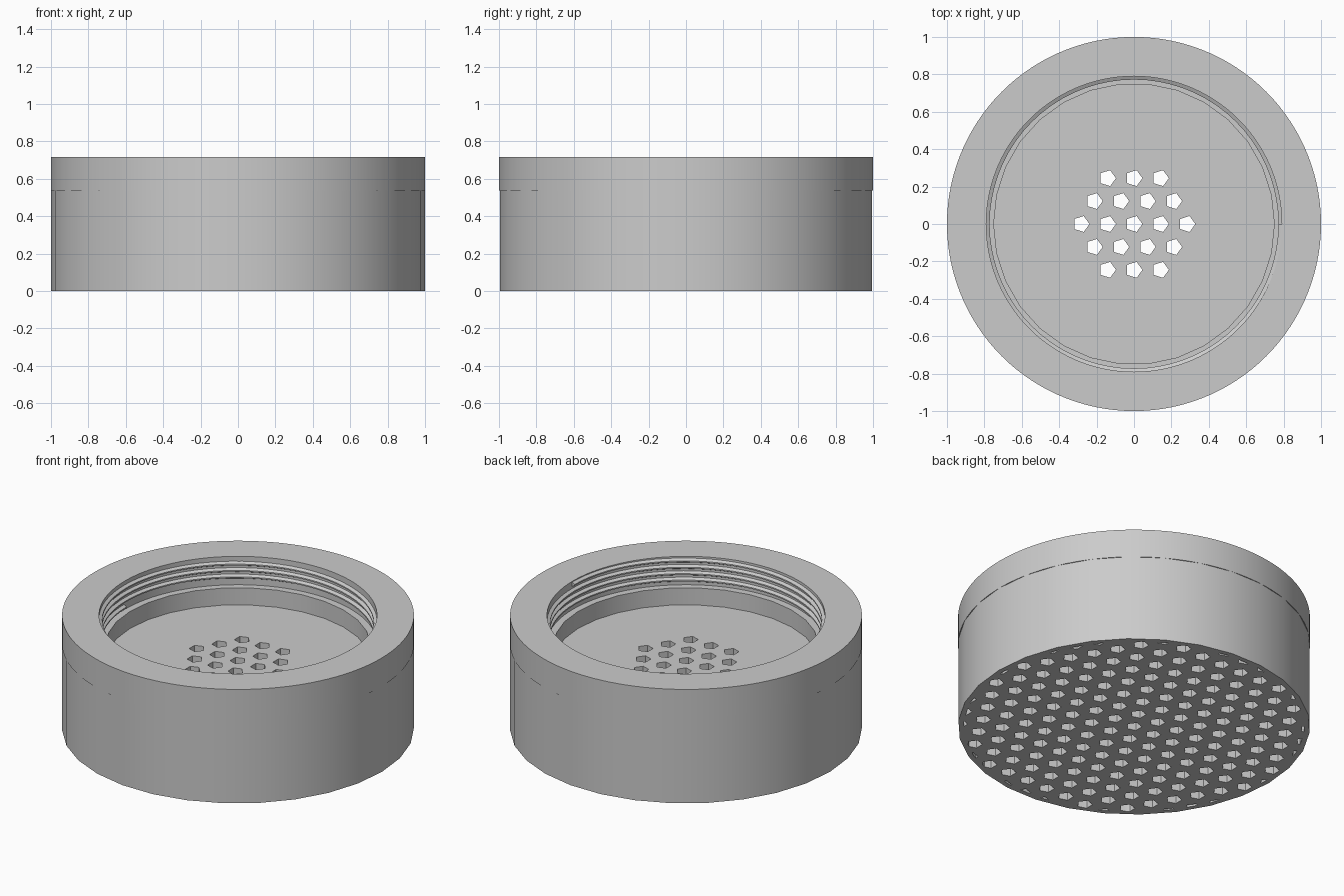
import bpy, bmesh, math

cube = bpy.data.objects.get("Cube")
if cube:
    bpy.data.objects.remove(cube, do_unlink=True)

grey = bpy.data.materials.new("plain grey")
grey.use_nodes = True
grey.diffuse_color = (0.6, 0.6, 0.6, 1)
grey.node_tree.nodes["Principled BSDF"].inputs["Base Color"].default_value = (0.6, 0.6, 0.6, 1)


def make_object(name, bm):
    bmesh.ops.recalc_face_normals(bm, faces=bm.faces)
    mesh = bpy.data.meshes.new(name)
    bm.to_mesh(mesh)
    bm.free()
    mesh.materials.append(grey)
    obj = bpy.data.objects.new(name, mesh)
    bpy.context.collection.objects.link(obj)
    return obj


def add_prism(bm, sides, radius, z0, z1, x=0, y=0):
    """Upright prism with its first corner pointing to +x."""
    rings = []
    for z in (z0, z1):
        rings.append([bm.verts.new((x + radius * math.cos(math.tau * i / sides),
                                    y + radius * math.sin(math.tau * i / sides), z))
                      for i in range(sides)])
    bm.faces.new(rings[0][::-1])
    bm.faces.new(rings[1])
    for i in range(sides):
        j = (i + 1) % sides
        bm.faces.new((rings[0][i], rings[0][j], rings[1][j], rings[1][i]))


def prism(name, sides, radius, z0, z1):
    bm = bmesh.new()
    add_prism(bm, sides, radius, z0, z1)
    return make_object(name, bm)


def boolean(target, cutter, operation="DIFFERENCE"):
    mod = target.modifiers.new("cut", "BOOLEAN")
    mod.operation, mod.solver, mod.object = operation, "EXACT", cutter
    bpy.context.view_layer.objects.active = target
    bpy.ops.object.modifier_apply(modifier=mod.name)
    bpy.data.objects.remove(cutter, do_unlink=True)


def hole_grid(name, reach, z0, z1):
    """Pentagonal pins on a triangular lattice within a given reach."""
    step, hole_radius = 0.1415, 0.045
    bm = bmesh.new()
    for row in range(-8, 9):
        for col in range(-12, 13):
            x, y = step * (col + row / 2), step * row * math.sqrt(0.75)
            if math.hypot(x, y) < reach:
                add_prism(bm, 5, hole_radius, z0, z1, x, y)
    return make_object(name, bm)


BASE_TOP, TOP, FLOOR = 0.537, 0.715, 0.43

# Hollow base with a shallow pocket in its top
base = prism("perforated_base", 30, 1.0, 0, BASE_TOP)
boolean(base, prism("pocket_cutter", 30, 0.75, FLOOR, 0.8))
boolean(base, prism("chamber_cutter", 30, 0.95, 0.11, 0.32))

# Grille over the whole underside, trimmed by the outer wall
grille = hole_grid("grille_cutter", 1.02, -0.1, 0.2)
boolean(grille, prism("grille_limit", 30, 0.97, -0.2, 0.15), "INTERSECT")
boolean(base, grille)

# Central cluster of holes through the inner floor
boolean(base, hole_grid("floor_hole_cutter", 0.3, 0.25, 0.6))

# Round collar on top
collar = prism("collar", 120, 1.0, BASE_TOP, TOP)
boolean(collar, prism("opening_cutter", 120, 0.79, 0.4, 0.8))

# Spiral screw thread inside the collar
bm = bmesh.new()
pitch, turns, steps = 0.04, 3.5, 72
profile = [(0.795, -0.016), (0.772, -0.004), (0.772, 0.004), (0.795, 0.016)]
previous = None
count = int(turns * steps)
for i in range(count + 1):
    angle = math.pi + math.tau * i / steps
    height = BASE_TOP + 0.02 + pitch * i / steps
    section = [bm.verts.new((r * math.cos(angle), r * math.sin(angle), height + dz))
               for r, dz in profile]
    if previous:
        for k in range(4):
            n = (k + 1) % 4
            bm.faces.new((previous[k], previous[n], section[n], section[k]))
    if i in (0, count):
        bm.faces.new(section)
    previous = section
thread = make_object("screw_thread", bm)

# Smooth the round walls and keep the rims sharp
for obj in (base, collar, thread):
    bpy.ops.object.select_all(action="DESELECT")
    obj.select_set(True)
    bpy.context.view_layer.objects.active = obj
    bpy.ops.object.shade_smooth_by_angle(angle=math.radians(25))
